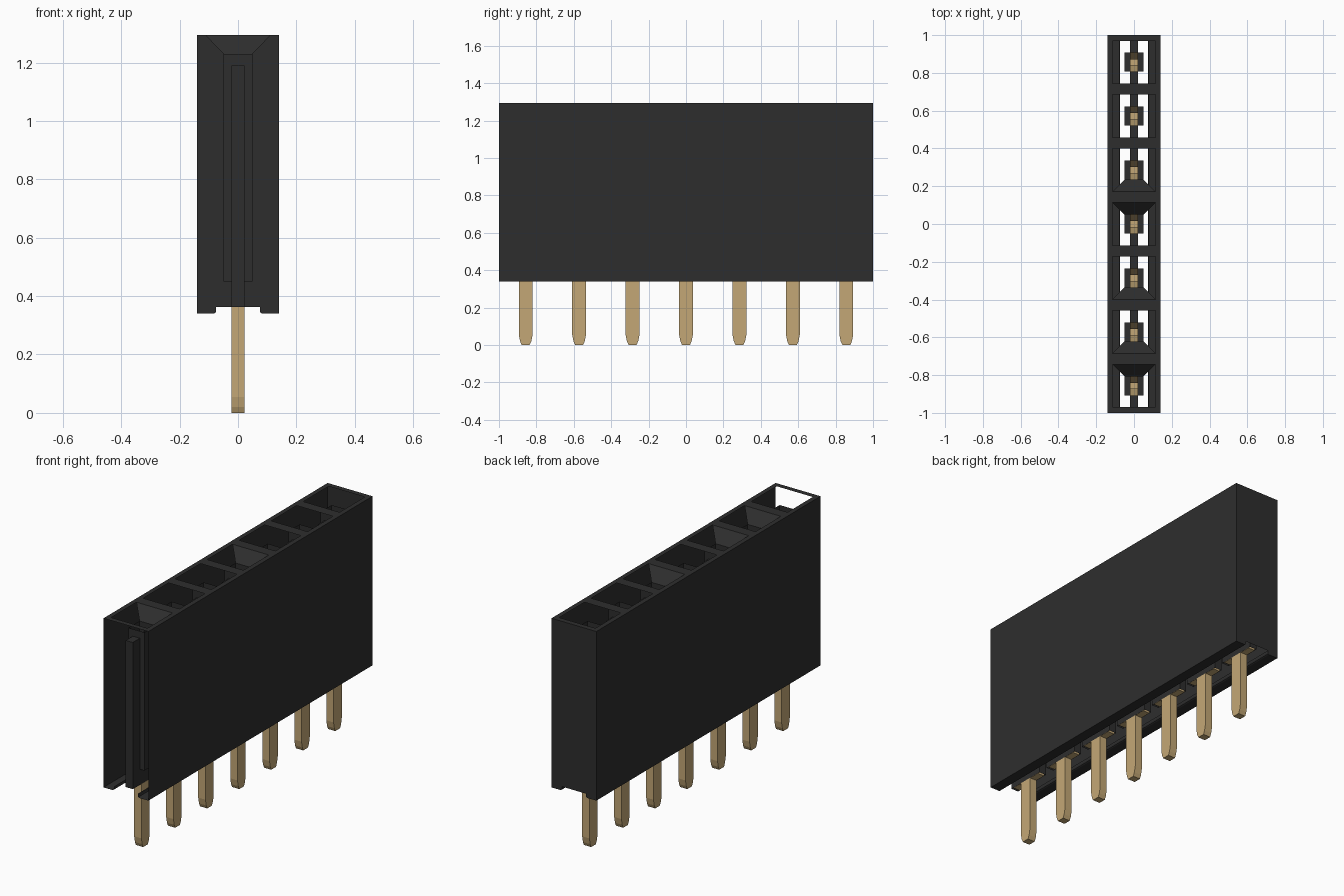
import bpy, bmesh

if "Cube" in bpy.data.objects:
    bpy.data.objects.remove(bpy.data.objects["Cube"])


def material(name, rgb):
    m = bpy.data.materials.new(name)
    m.use_nodes = True
    m.diffuse_color = (*rgb, 1)
    node = m.node_tree.nodes["Principled BSDF"]
    node.inputs["Base Color"].default_value = (*rgb, 1)
    node.inputs["Roughness"].default_value = 0.6
    return m


black = material("black plastic", (0.027, 0.027, 0.027))
gold = material("gold metal", (0.55, 0.39, 0.18))

COUNT, PITCH = 7, 2 / 7
HALF_W, BASE, TOP = 0.14, 0.34, 1.295
FLOOR = 0.362                     # underside between the rails
MOUTH, HOLE = 0.113, 0.05         # half sizes of lead-in and square hole
HOLE_TOP, HOLE_FLOOR = 1.23, 0.45
SLOT, SLOT_TOP = 0.022, 1.19      # contact slot half width and top
RAIL = [(HALF_W, BASE), (0.083, BASE), (0.077, 0.343), (0.075, 0.35), (0.075, FLOOR)]
centres = [(i - (COUNT - 1) / 2) * PITCH for i in range(COUNT)]


def face(bm, *points):
    return bm.faces.new([bm.verts.new(p) for p in points])


def finish(bm, name, mat):
    bmesh.ops.remove_doubles(bm, verts=bm.verts, dist=0.0001)
    bmesh.ops.recalc_face_normals(bm, faces=bm.faces)
    mesh = bpy.data.meshes.new(name)
    bm.to_mesh(mesh)
    bm.free()
    mesh.materials.append(mat)
    ob = bpy.data.objects.new(name, mesh)
    bpy.context.collection.objects.link(ob)
    return ob


def wall_x(bm, x, y0, y1, z0, z1):
    face(bm, (x, y0, z0), (x, y1, z0), (x, y1, z1), (x, y0, z1))


def wall_y(bm, y, x0, x1, z0, z1):
    face(bm, (x0, y, z0), (x1, y, z0), (x1, y, z1), (x0, y, z1))


def level(bm, z, x0, x1, y0, y1):
    face(bm, (x0, y0, z), (x1, y0, z), (x1, y1, z), (x0, y1, z))


def prism(bm, outline, half):
    """Extrude a y-z outline across x."""
    f = face(bm, *[(-half, y, z) for y, z in outline])
    new = bmesh.ops.extrude_face_region(bm, geom=[f])["geom"]
    verts = [v for v in new if isinstance(v, bmesh.types.BMVert)]
    bmesh.ops.translate(bm, verts=verts, vec=(2 * half, 0, 0))


# Outer shell, open at the front end, with stand-off rails underneath
bm = bmesh.new()
for s in (-1, 1):
    wall_x(bm, s * HALF_W, -1, 1, BASE, TOP)
    for (x0, z0), (x1, z1) in zip(RAIL, RAIL[1:]):
        face(bm, (s * x0, -1, z0), (s * x0, 1, z0), (s * x1, 1, z1), (s * x1, -1, z1))
end = [(HALF_W, TOP)] + RAIL + [(-x, z) for x, z in reversed(RAIL)] + [(-HALF_W, TOP)]
face(bm, *[(x, 1, z) for x, z in end])
finish(bm, "housing_shell", black)

# Top rim with one square mouth per contact
bm = bmesh.new()
for s in (-1, 1):
    level(bm, TOP, *sorted((s * MOUTH, s * HALF_W)), -1, 1)
edges = [-1] + [y + s * MOUTH for y in centres for s in (-1, 1)] + [1]
for y0, y1 in zip(edges[::2], edges[1::2]):
    level(bm, TOP, -MOUTH, MOUTH, y0, y1)
finish(bm, "top_rim", black)

# Sloping lead-ins, only on one side of some mouths
bm = bmesh.new()
for y, s in zip(centres, (1, -1, -1, 1, -1, 0, 0)):
    if s:
        face(bm, (-MOUTH, y + s * MOUTH, TOP), (MOUTH, y + s * MOUTH, TOP),
             (HOLE, y + s * HOLE, HOLE_TOP), (-HOLE, y + s * HOLE, HOLE_TOP))
finish(bm, "lead_in_slopes", black)

# Square holes crossed by narrow contact slots
bm = bmesh.new()
for y in centres:
    for s in (-1, 1):
        wall_x(bm, s * HOLE, y - HOLE, y + HOLE, HOLE_FLOOR, HOLE_TOP)
        level(bm, HOLE_FLOOR, *sorted((s * SLOT, s * HOLE)), y - HOLE, y + HOLE)
        # Hole walls either side of and above the slot opening
        inner, outer = y + s * HOLE, y + s * MOUTH
        for t in (-1, 1):
            wall_y(bm, inner, t * SLOT, t * HOLE, HOLE_FLOOR, HOLE_TOP)
            wall_x(bm, t * SLOT, *sorted((inner, outer)), FLOOR, SLOT_TOP)
        wall_y(bm, inner, -SLOT, SLOT, SLOT_TOP, HOLE_TOP)
        wall_y(bm, outer, -SLOT, SLOT, FLOOR, SLOT_TOP)
        level(bm, SLOT_TOP, -SLOT, SLOT, *sorted((inner, outer)))
        wall_x(bm, s * SLOT, y - HOLE, y + HOLE, FLOOR, HOLE_FLOOR)
finish(bm, "contact_cavities", black)

# Forked contacts and their tapered solder pins
FORK = [(0.1, FLOOR), (0.1, 0.5), (0.07, 1.0), (0.085, 1.15), (0.05, 1.15),
        (0.015, 1.02), (0.045, 0.6), (0.03, 0.48)]
PIN = [(0.021, 0), (0.03, 0.02), (0.037, 0.055), (0.037, FLOOR)]


def mirrored(half):
    return half + [(-y, z) for y, z in reversed(half)]


for name, half, width in (("fork_contact", FORK, 0.021), ("solder_pin", PIN, 0.0225)):
    for i, y in enumerate(centres):
        bm = bmesh.new()
        prism(bm, mirrored(half), width)
        finish(bm, f"{name}_{i + 1}", gold).location.y = y
